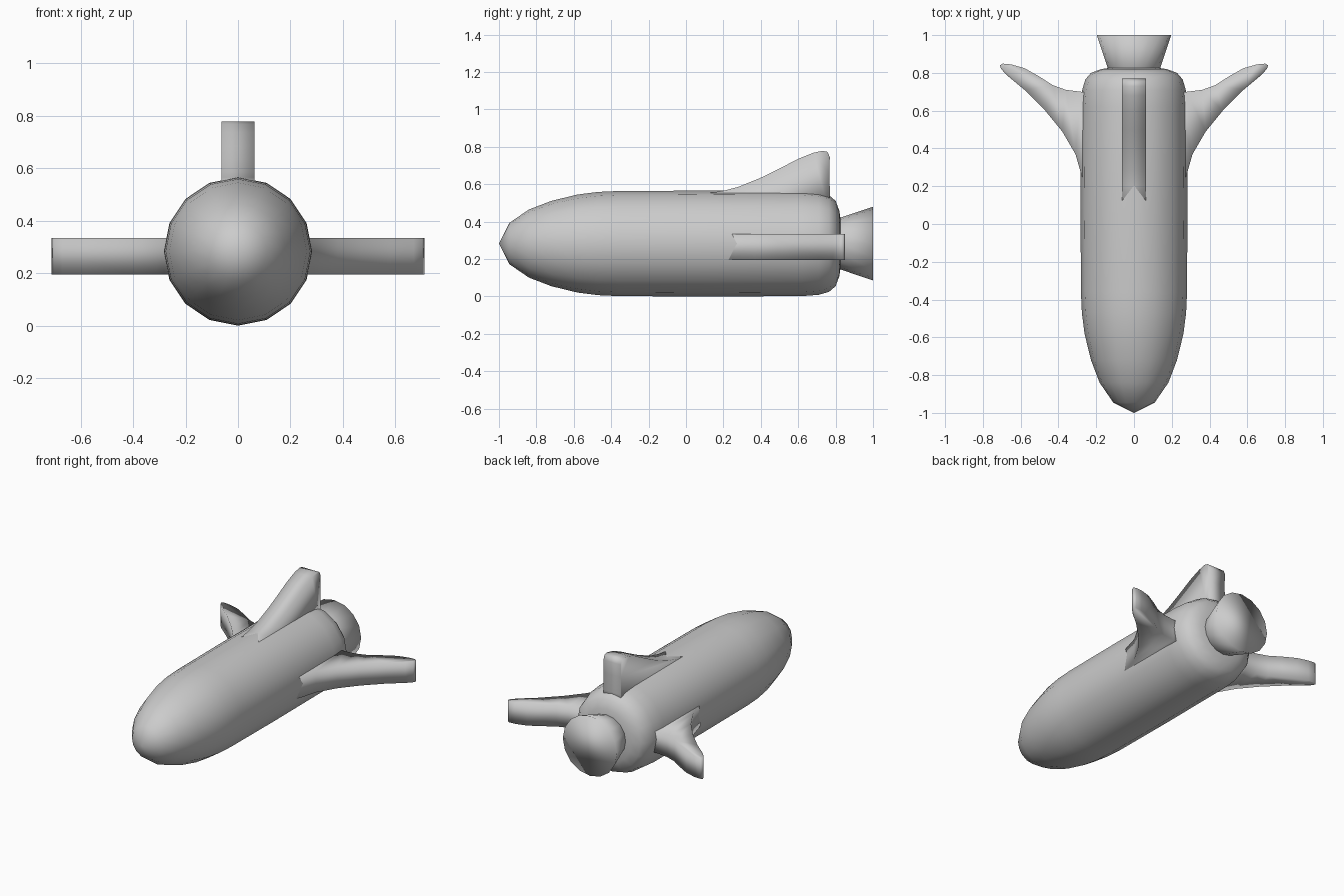
import bpy, bmesh, math

if "Cube" in bpy.data.objects:
    bpy.data.objects.remove(bpy.data.objects["Cube"])

AXIS_Z = 0.283
SIDES = 16


def finish(name, bm):
    bmesh.ops.recalc_face_normals(bm, faces=bm.faces)
    mesh = bpy.data.meshes.new(name)
    bm.to_mesh(mesh)
    bm.free()
    for p in mesh.polygons:
        p.use_smooth = True
    obj = bpy.data.objects.new(name, mesh)
    bpy.context.collection.objects.link(obj)
    return obj


def revolve(name, profile):
    """Lathe (y, radius) pairs around the long axis, closing both ends."""
    bm = bmesh.new()
    rings = []
    for y, r in profile:
        if r == 0:
            rings.append([bm.verts.new((0, y, AXIS_Z))] * SIDES)
        else:
            rings.append([bm.verts.new((r * math.sin(2 * math.pi * i / SIDES), y,
                                        AXIS_Z + r * math.cos(2 * math.pi * i / SIDES)))
                          for i in range(SIDES)])
    for a, b in zip(rings, rings[1:]):
        for i in range(SIDES):
            j = (i + 1) % SIDES
            quad = [a[i], a[j], b[j], b[i]]
            bm.faces.new(list(dict.fromkeys(quad)))
    for ring, (y, r) in ((rings[0], profile[0]), (rings[-1], profile[-1])):
        if r > 0:
            bm.faces.new(ring)
    return finish(name, bm)


def slab(name, outline, place, low, high):
    """Extrude a flat outline between two levels; place maps (u, v, level) to xyz."""
    bm = bmesh.new()
    a = [bm.verts.new(place(u, v, low)) for u, v in outline]
    b = [bm.verts.new(place(u, v, high)) for u, v in outline]
    n = len(outline)
    for i in range(n):
        j = (i + 1) % n
        bm.faces.new((a[i], a[j], b[j], b[i]))
    bm.faces.new(a)
    bm.faces.new(b)
    return finish(name, bm)


# Fuselage
revolve("fuselage", [(-1, 0), (-0.945, 0.11), (-0.84, 0.182), (-0.72, 0.228),
                     (-0.58, 0.262), (-0.47, 0.276), (-0.36, 0.281), (0.1, 0.283),
                     (0.62, 0.281), (0.71, 0.274), (0.765, 0.258), (0.8, 0.228),
                     (0.82, 0.175), (0.828, 0.12), (0.828, 0)])

# Engine nozzle
revolve("nozzle", [(0.80, 0.13), (0.83, 0.14), (1.0, 0.197)])

# Swept side wings
wing = [(0.20, 0.10), (0.25, 0.19), (0.28, 0.265), (0.31, 0.37), (0.38, 0.49),
        (0.47, 0.60), (0.58, 0.71), (0.67, 0.785), (0.703, 0.82), (0.71, 0.84),
        (0.695, 0.849), (0.65, 0.845), (0.58, 0.825), (0.50, 0.78), (0.43, 0.735),
        (0.36, 0.71), (0.28, 0.70), (0.20, 0.70)]
for side, label in ((1, "right"), (-1, "left")):
    slab(label + "_wing", wing, lambda u, v, w: (side * u, v, w), 0.195, 0.334)

# Tail fin
fin = [(0.05, 0.47), (0.10, 0.55), (0.20, 0.565), (0.28, 0.586), (0.40, 0.635),
       (0.50, 0.684), (0.60, 0.736), (0.68, 0.768), (0.73, 0.779), (0.757, 0.773),
       (0.769, 0.745), (0.766, 0.66), (0.77, 0.55), (0.76, 0.47)]
slab("tail_fin", fin, lambda u, v, w: (w, u, v), -0.063, 0.063)
